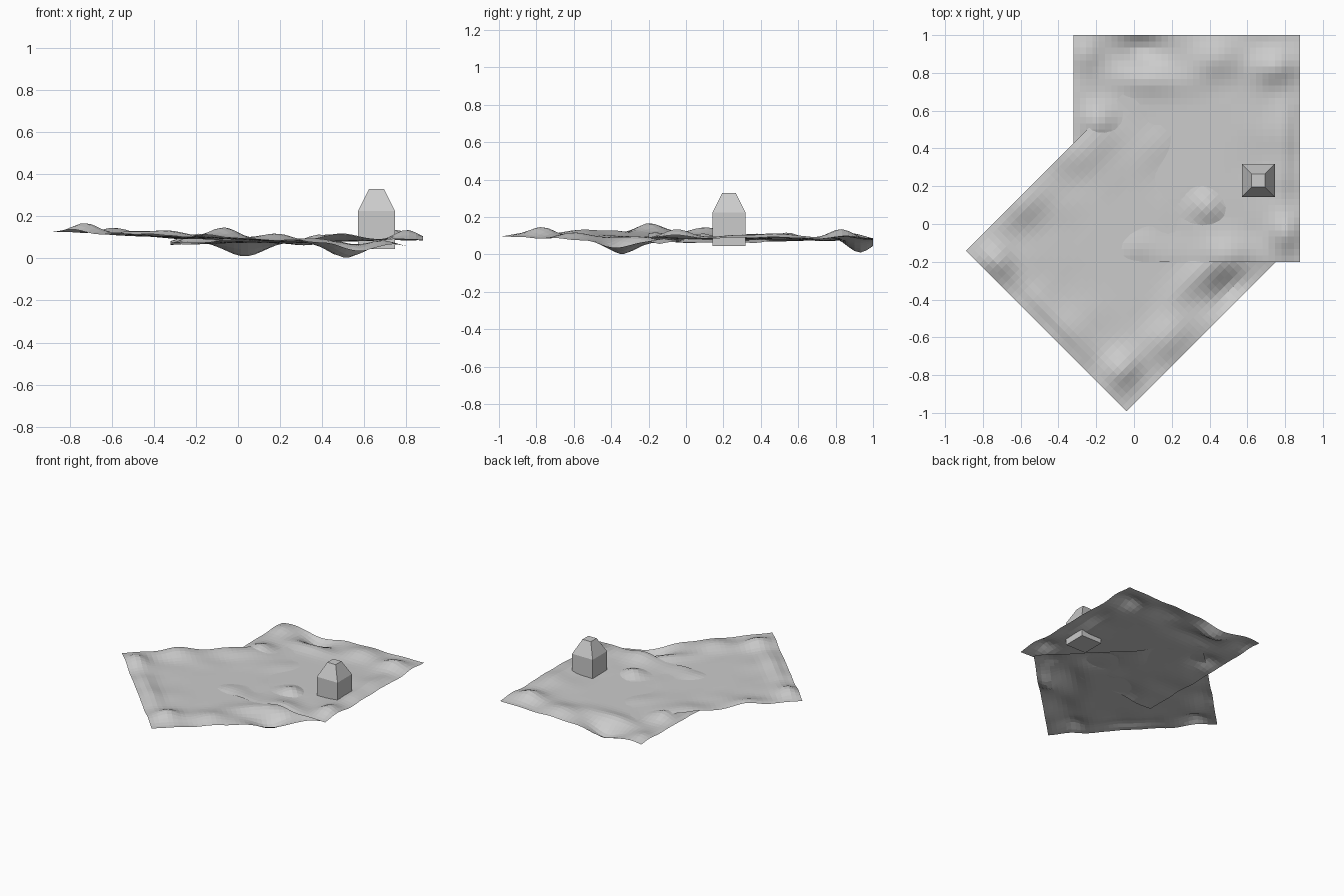
import bpy, bmesh, math
from mathutils import Matrix, noise, Vector

if "Cube" in bpy.data.objects:
    bpy.data.objects.remove(bpy.data.objects["Cube"])

grey = bpy.data.materials.new("light grey")
grey.diffuse_color = (0.6, 0.6, 0.6, 1)
grey.use_nodes = True
grey.node_tree.nodes["Principled BSDF"].inputs["Base Color"].default_value = grey.diffuse_color

# Bumps of the ground sheet: u, v, height, spread u, spread v
BUMPS = [(-0.25, 0.53, -0.060, 0.12, 0.08), (0.46, 0.43, 0.050, 0.10, 0.09),
         (0.52, -0.45, 0.045, 0.08, 0.09), (-0.47, 0.14, 0.045, 0.09, 0.10),
         (0.51, 0.00, 0.030, 0.06, 0.22), (-0.20, 0.36, 0.022, 0.20, 0.07),
         (0.15, 0.47, 0.030, 0.12, 0.10), (0.22, -0.56, 0.040, 0.13, 0.09),
         (-0.25, -0.52, 0.025, 0.15, 0.10), (-0.54, 0.50, 0.025, 0.08, 0.09)]


def height(u, v):
    z = sum(a * math.exp(-((u - x) / s) ** 2 - ((v - y) / t) ** 2)
            for x, y, a, s, t in BUMPS)
    rim = min(1, max(0, (max(abs(u), abs(v)) - 0.2) / 0.4))
    return z + 0.018 * rim * noise.noise(Vector((u * 5, v * 5, 2)))


def finish(bm, name):
    me = bpy.data.meshes.new(name)
    bm.to_mesh(me)
    bm.free()
    me.materials.append(grey)
    ob = bpy.data.objects.new(name, me)
    bpy.context.collection.objects.link(ob)


# Both ground sheets share one bumpy square, turned and slightly tilted
def sheet(name, cx, cy, base, turn, sx, sy):
    bm = bmesh.new()
    bmesh.ops.create_grid(bm, x_segments=36, y_segments=36, size=0.6)
    rot = Matrix.Rotation(turn, 3, 'Z')
    for v in bm.verts:
        h = height(v.co.x, v.co.y)
        p = rot @ v.co
        v.co = (cx + p.x, cy + p.y, base + h + sx * p.x + sy * p.y)
    finish(bm, name)


sheet("back_ground_sheet", 0.28, 0.40, 0.078, 0, 0.015, 0.0)
sheet("front_ground_sheet", -0.04, -0.142, 0.088, math.radians(-135), -0.042, -0.012)

# Hut: square block with a tapered roof, lofted through square rings
bm = bmesh.new()
rings = []
for r, z in [(0.0875, 0.045), (0.0875, 0.225), (0.035, 0.33)]:
    rings.append([bm.verts.new((0.658 + r * a, 0.23 + r * b, z))
                  for a, b in [(-1, -1), (1, -1), (1, 1), (-1, 1)]])
for lo, hi in zip(rings, rings[1:]):
    for i in range(4):
        j = (i + 1) % 4
        bm.faces.new((lo[i], lo[j], hi[j], hi[i]))
bm.faces.new(rings[-1])
bm.faces.new(rings[0][::-1])
finish(bm, "hut")
